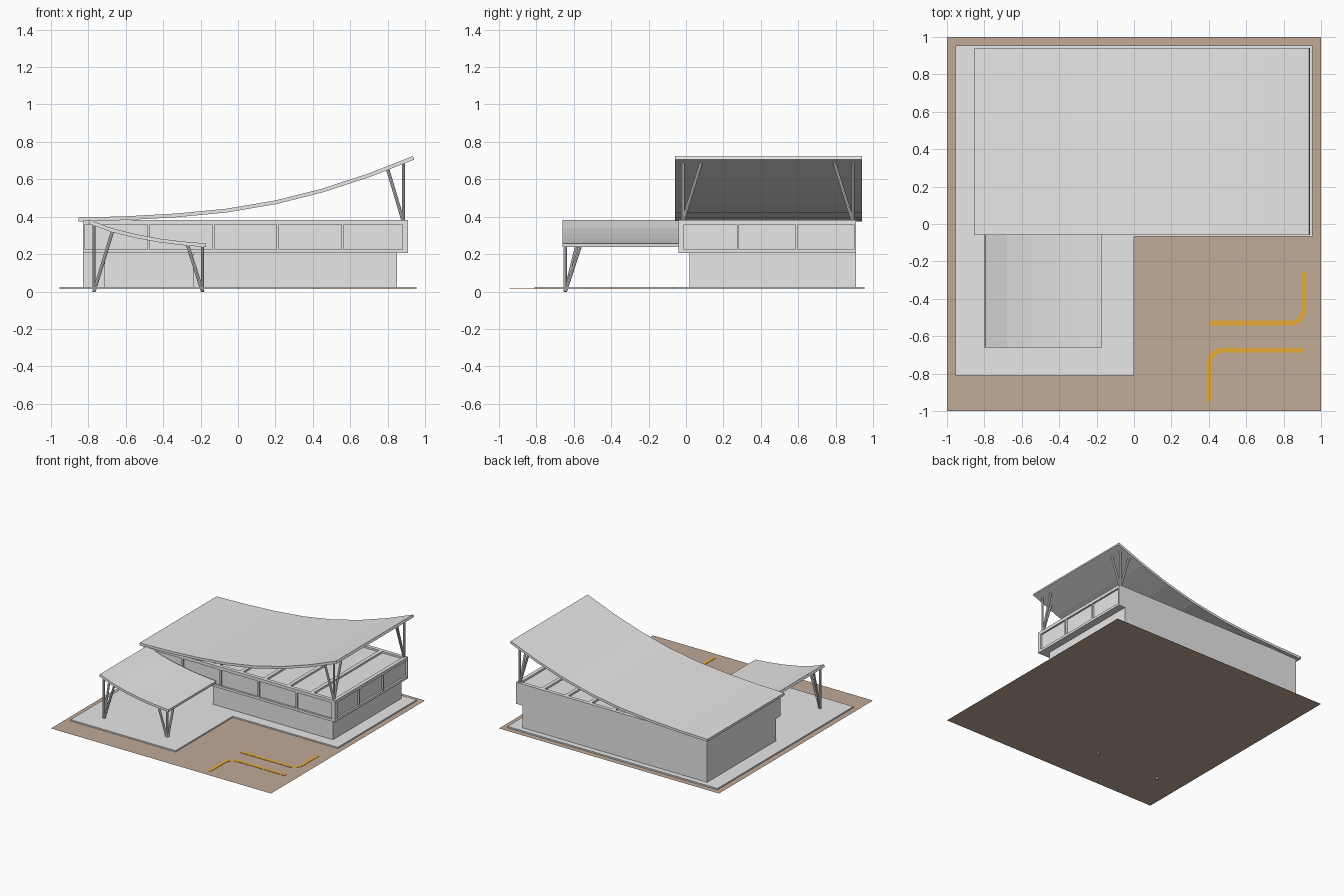
import bpy, bmesh, math
from mathutils import Vector

cube = bpy.data.objects.get("Cube")
if cube:
    bpy.data.objects.remove(cube, do_unlink=True)


def material(name, rgb):
    mat = bpy.data.materials.new(name)
    mat.use_nodes = True
    mat.diffuse_color = (*rgb, 1)
    mat.node_tree.nodes["Principled BSDF"].inputs["Base Color"].default_value = (*rgb, 1)
    return mat


GREY = material("pale grey", (0.8, 0.8, 0.8))
EARTH = material("earth brown", (0.53, 0.40, 0.31))
ORANGE = material("road orange", (1.0, 0.50, 0.04))


def finish(name, bm, mat):
    bmesh.ops.recalc_face_normals(bm, faces=bm.faces)
    mesh = bpy.data.meshes.new(name)
    bm.to_mesh(mesh)
    bm.free()
    mesh.materials.append(mat)
    obj = bpy.data.objects.new(name, mesh)
    bpy.context.collection.objects.link(obj)
    return obj


def prism(name, outline, direction, mat=GREY):
    """Extrude a closed outline of 3D points along a direction."""
    bm = bmesh.new()
    face = bm.faces.new([bm.verts.new(p) for p in outline])
    top = bmesh.ops.extrude_face_region(bm, geom=[face])["geom"]
    verts = [v for v in top if isinstance(v, bmesh.types.BMVert)]
    bmesh.ops.translate(bm, verts=verts, vec=direction)
    return finish(name, bm, mat)


def slab(name, plan, low, high, mat=GREY):
    return prism(name, [(x, y, low) for x, y in plan], (0, 0, high - low), mat)


def box(name, x0, x1, y0, y1, z0, z1):
    return slab(name, [(x0, y0), (x1, y0), (x1, y1), (x0, y1)], z0, z1)


def offset(points, distance):
    """Shift an open 2D path sideways along its normals."""
    pts = [Vector(p) for p in points]
    shifted = []
    for i, p in enumerate(pts):
        along = (pts[min(i + 1, len(pts) - 1)] - pts[max(i - 1, 0)]).normalized()
        shifted.append(p + Vector((-along.y, along.x)) * distance)
    return shifted


def curved_roof(name, profile, y0, y1, thickness=0.02):
    loop = list(profile) + offset(profile, -thickness)[::-1]
    return prism(name, [(p[0], y0, p[1]) for p in loop], (0, y1 - y0, 0))


def post(name, start, end, radius=0.009):
    bm = bmesh.new()
    a, b = Vector(start), Vector(end)
    bmesh.ops.create_cone(bm, cap_ends=True, segments=8, radius1=radius,
                          radius2=radius, depth=(b - a).length)
    turn = (b - a).to_track_quat('Z', 'Y').to_matrix().to_4x4()
    bmesh.ops.transform(bm, matrix=turn, verts=bm.verts)
    bmesh.ops.translate(bm, verts=bm.verts, vec=(a + b) / 2)
    return finish(name, bm, GREY)


def tripod(name, x, y, base, height, side_height, dx, dy):
    """One upright and two props leaning along x and y."""
    post(name + "_upright", (x, y, base), (x, y, height))
    post(name + "_side_prop", (x, y, base), (x + dx, y, side_height))
    post(name + "_depth_prop", (x, y, base), (x, y + dy, height))


# Ground and L-shaped paving
bm = bmesh.new()
bmesh.ops.create_grid(bm, x_segments=1, y_segments=1, size=1)
bmesh.ops.translate(bm, verts=bm.verts, vec=(0, 0, 0.012))
finish("ground", bm, EARTH)
slab("paving", [(-0.955, -0.81), (0, -0.81), (0, -0.068), (0.955, -0.068),
                (0.955, 0.955), (-0.955, 0.955)], 0.013, 0.024)


# Road markings: flat strips with a rounded corner
def road_marking(name, start, corner, end, radius=0.07, width=0.026):
    start, corner, end = Vector(start), Vector(corner), Vector(end)
    u, v = (start - corner).normalized(), (end - corner).normalized()
    centre = corner + (u + v) * radius
    arc = [centre - v * radius * math.cos(t) - u * radius * math.sin(t)
           for t in [math.pi / 2 * i / 8 for i in range(9)]]
    path = [start] + arc + [end]
    loop = offset(path, width / 2) + offset(path, -width / 2)[::-1]
    slab(name, loop, 0.0125, 0.015, ORANGE)


road_marking("upper_road_marking", (0.40, -0.53), (0.905, -0.53), (0.905, -0.26))
road_marking("lower_road_marking", (0.905, -0.675), (0.40, -0.675), (0.40, -0.945))

# Lower storey with a garage bay open to the front
slab("lower_storey", [(-0.83, 0.02), (-0.71, 0.02), (-0.71, 0.5), (-0.24, 0.5),
                      (-0.24, 0.02), (0.85, 0.02), (0.85, 0.91), (-0.83, 0.91)],
     0.02, 0.205)

# Upper storey: recessed core wrapped in a frame
X0, X1, Y0, Y1, Z0, Z1 = -0.83, 0.91, -0.04, 0.91, 0.205, 0.382
RECESS, BAR = 0.015, 0.012
box("upper_core", X0, X1 - RECESS, Y0 + RECESS, Y1, Z0, Z1 - RECESS)
for label, low, high in (("sill", Z0, Z0 + 0.02), ("lintel", Z1 - 0.025, Z1)):
    box("front_" + label, X0, X1, Y0, Y0 + 0.03, low, high)
    box("side_" + label, X1 - 0.03, X1, Y0, Y1, low, high)
for i in range(6):
    x = X0 + (X1 - X0 - BAR) * i / 5
    box("front_mullion", x, x + BAR, Y0, Y0 + 0.03, Z0, Z1)
for i in range(4):
    y = Y0 + (Y1 - Y0 - BAR) * i / 3
    box("side_mullion", X1 - 0.03, X1, y, y + BAR, Z0, Z1)

# Roof deck beams and rim
for i in range(9):
    x = X0 + (X1 - X0 - 0.03) * i / 8
    box("deck_beam", x, x + 0.03, Y0, Y1, Z1 - 0.02, Z1)
box("deck_back_rim", X0, X1, Y1 - 0.03, Y1, Z1 - 0.02, Z1)

# Sweeping main roof and porch canopy
curved_roof("main_roof", [(-0.853, 0.395), (-0.6, 0.402), (-0.33, 0.417),
                          (-0.06, 0.443), (0.2, 0.487), (0.45, 0.55),
                          (0.7, 0.632), (0.935, 0.724)], -0.06, 0.94)
curved_roof("porch_canopy", [(-0.793, 0.383), (-0.68, 0.34), (-0.55, 0.307),
                             (-0.42, 0.283), (-0.3, 0.268), (-0.17, 0.257)],
            -0.66, -0.04)

# Tripod supports
for label, y, lean in (("front", -0.018, 0.1), ("back", 0.893, -0.1)):
    tripod(label + "_roof_support", 0.885, y, 0.37, 0.69, 0.655, -0.085, lean)
tripod("outer_porch_support", -0.77, -0.645, 0, 0.36, 0.325, 0.1, 0.09)
tripod("inner_porch_support", -0.19, -0.645, 0, 0.245, 0.25, -0.08, 0.08)
